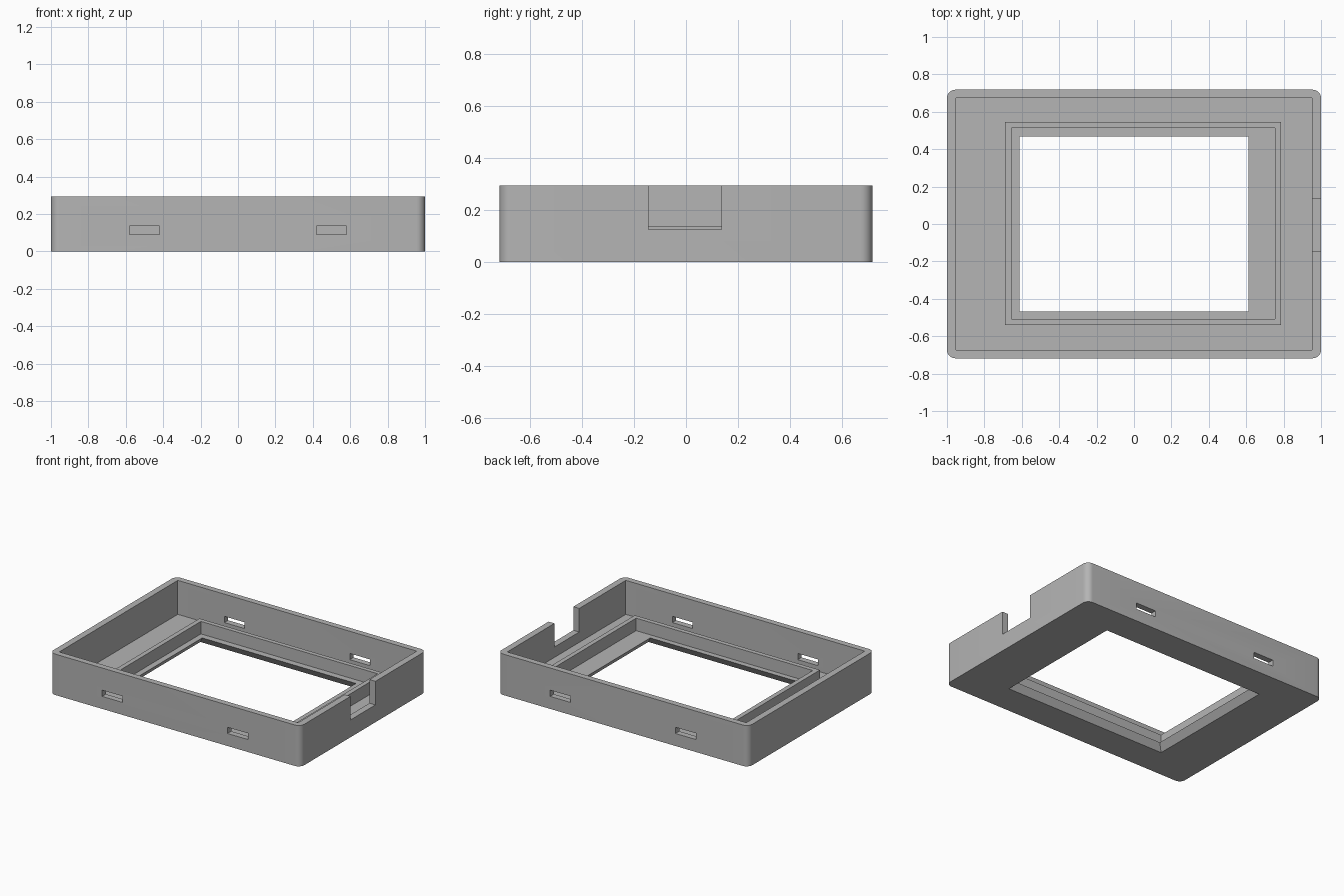
import bpy
import bmesh
from math import radians

cube = bpy.data.objects.get("Cube")
if cube:
    bpy.data.objects.remove(cube, do_unlink=True)

grey = bpy.data.materials.new("plain grey")
grey.use_nodes = True
grey.diffuse_color = (0.46, 0.46, 0.46, 1)
grey.node_tree.nodes["Principled BSDF"].inputs["Base Color"].default_value = grey.diffuse_color


def block(name, x, y, z, radius=0, flare=(0, 0)):
    """Box from ranges; optional rounded upright edges or a flared bottom."""
    bm = bmesh.new()
    bmesh.ops.create_cube(bm, size=1)
    for v in bm.verts:
        sx, sy, sz = (c > 0 for c in v.co)
        grow = 0 if sz else 1
        v.co = (x[sx] + (flare[0] if sx else -flare[0]) * grow,
                y[sy] + (flare[1] if sy else -flare[1]) * grow,
                z[sz])
    if radius:
        upright = [e for e in bm.edges
                   if abs(e.verts[0].co.z - e.verts[1].co.z) > 0.01]
        bmesh.ops.bevel(bm, geom=upright, offset=radius, segments=8,
                        profile=0.5, affect='EDGES')
    mesh = bpy.data.meshes.new(name)
    bm.to_mesh(mesh)
    bm.free()
    mesh.materials.append(grey)
    obj = bpy.data.objects.new(name, mesh)
    bpy.context.collection.objects.link(obj)
    return obj


def activate(obj):
    bpy.ops.object.select_all(action='DESELECT')
    obj.select_set(True)
    bpy.context.view_layer.objects.active = obj


def carve(obj, cutter):
    """Subtract the cutter, then discard it."""
    cutter.hide_render = True
    mod = obj.modifiers.new("cut", 'BOOLEAN')
    mod.operation = 'DIFFERENCE'
    mod.solver = 'EXACT'
    mod.object = cutter
    activate(obj)
    bpy.ops.object.modifier_apply(modifier=mod.name)
    bpy.data.objects.remove(cutter, do_unlink=True)


HEIGHT = 0.295
FLOOR = 0.05

# Open tray with rounded outer corners
tray = block("tray", (-1, 1), (-0.718, 0.718), (0, HEIGHT), radius=0.045)
carve(tray, block("cavity_cutter", (-0.953, 0.953), (-0.675, 0.675),
                  (FLOOR, 0.5), radius=0.006))

# Window, wider on the underside; the cutter runs past both floor faces
FX, FY = 0.036, 0.03
WX, WY = 0.613 - FX, 0.468 - FY
carve(tray, block("window_cutter", (-WX, WX), (-WY, WY),
                  (-FLOOR, 2 * FLOOR), flare=(3 * FX, 3 * FY)))

# Clip slots through the front and back walls
for x in (-0.5, 0.5):
    for y in (-0.7, 0.7):
        carve(tray, block("slot_cutter", (x - 0.081, x + 0.081),
                          (y - 0.06, y + 0.06), (0.09, 0.135)))

# Cable notch in the wall on the +x side
carve(tray, block("notch_cutter", (0.9, 1.1), (-0.145, 0.137), (0.125, 0.5)))

# Raised rim around the window, set off towards +x
rim = block("screen_rim", (-0.69, 0.786), (-0.54, 0.546), (0.04, 0.14))
carve(rim, block("rim_cutter", (-0.656, 0.753), (-0.507, 0.514), (0, 0.3)))

for part in (tray, rim):
    activate(part)
    bpy.ops.object.shade_smooth_by_angle(angle=radians(30))
